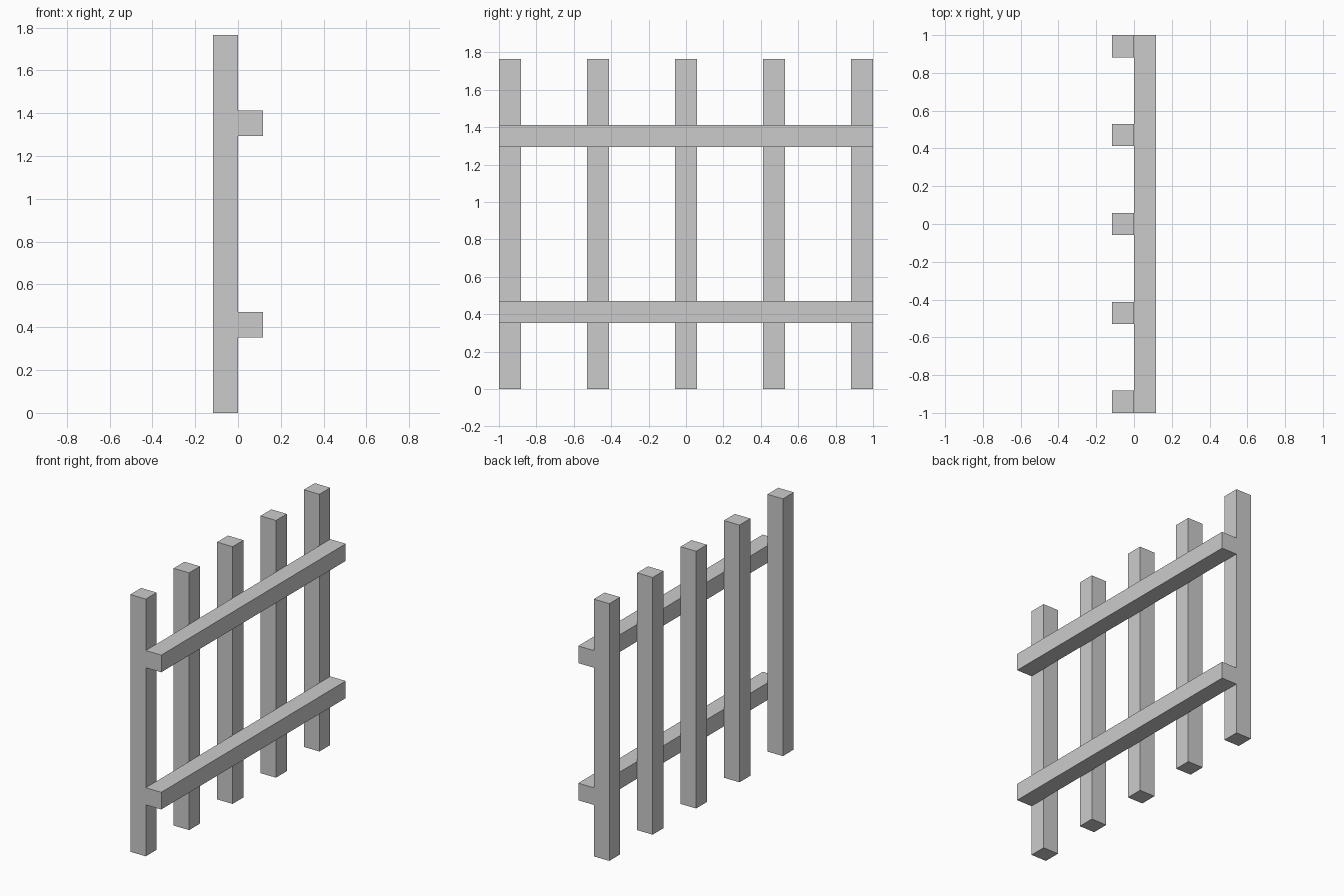
import bpy
import bmesh
from mathutils import Vector

if "Cube" in bpy.data.objects:
    bpy.data.objects.remove(bpy.data.objects["Cube"])

U = 2 / 17  # square section of every bar


def add_bar(name, low, high):
    """Box between two opposite corners, origin at its centre."""
    low, high = Vector(low), Vector(high)
    size = high - low
    bm = bmesh.new()
    bmesh.ops.create_cube(bm, size=1)
    bmesh.ops.scale(bm, vec=size, verts=bm.verts)
    mesh = bpy.data.meshes.new(name)
    bm.to_mesh(mesh)
    bm.free()
    obj = bpy.data.objects.new(name, mesh)
    obj.location = (low + high) / 2
    bpy.context.collection.objects.link(obj)
    return obj


# Five upright pickets, evenly spaced along y
for i in range(5):
    y = -1 + i * 4 * U
    add_bar(f"picket_{i + 1}", (-U, y, 0), (0, y + U, 15 * U))

# Two horizontal rails running along the +x side of the pickets
for name, z in (("lower_rail", 3 * U), ("upper_rail", 11 * U)):
    add_bar(name, (0, -1, z), (U, 1, z + U))
